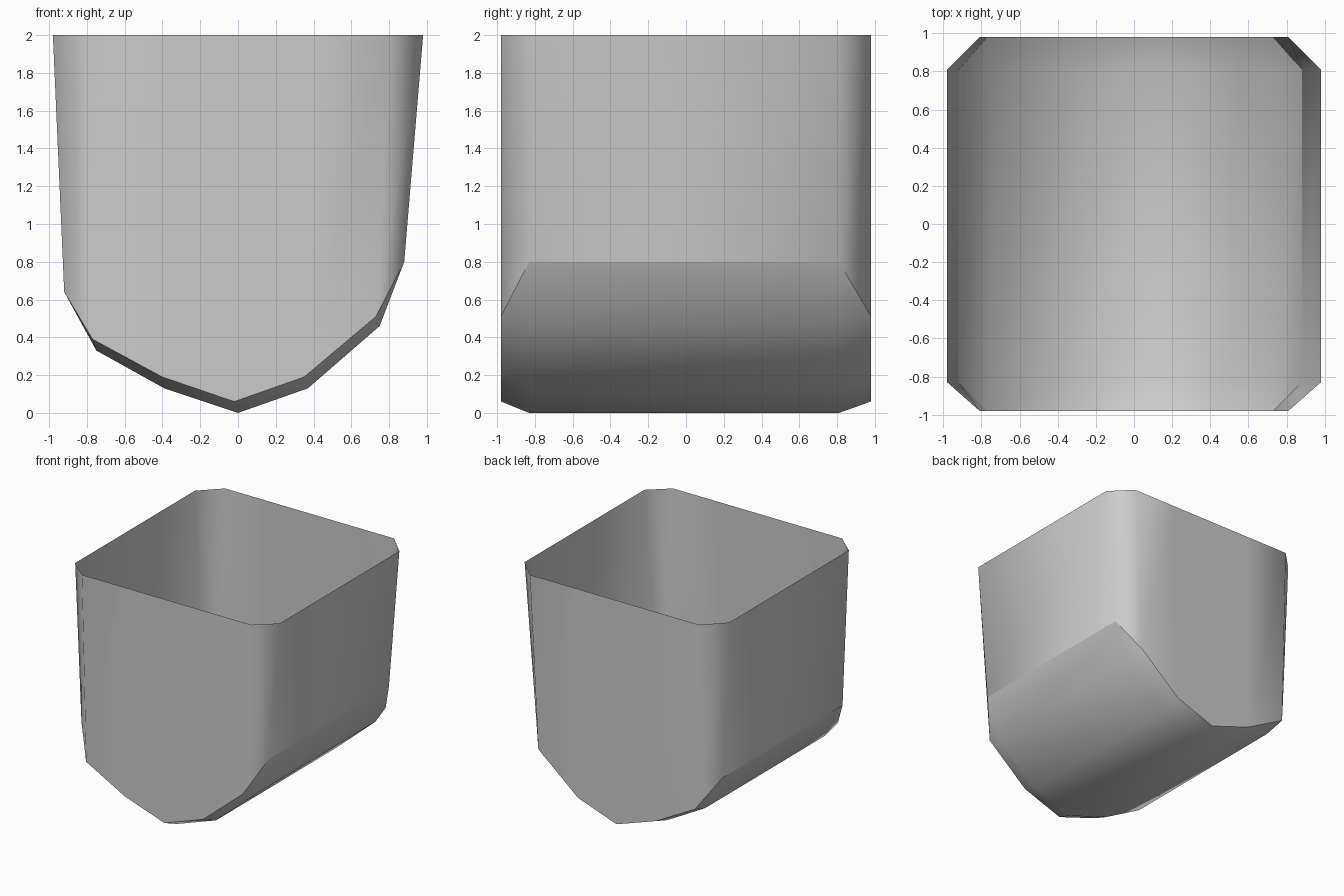
import bpy
import bmesh

cube = bpy.data.objects.get("Cube")
if cube:
    bpy.data.objects.remove(cube, do_unlink=True)

grey = bpy.data.materials.new("plain_grey")
grey.use_nodes = True
grey.diffuse_color = (0.6, 0.6, 0.6, 1)
grey.node_tree.nodes["Principled BSDF"].inputs["Base Color"].default_value = (0.6, 0.6, 0.6, 1)

TOP, END = 2.0, 0.98
FRONT, BACK = -0.83, 0.81      # where the side walls stop and the corners begin

# Keel section along the length, and the smaller one at the end walls (x, z)
keel = [(-0.92, 0.64), (-0.75, 0.33), (-0.39, 0.13), (0, 0),
        (0.37, 0.13), (0.75, 0.46), (0.88, 0.8)]
end_keel = [(-0.77, 0.39), (-0.4, 0.19), (-0.02, 0.06), (0.35, 0.19), (0.73, 0.51)]
end_rim = [-0.81, -0.4, 0, 0.38, 0.81]


def row(bm, section, y):
    return [bm.verts.new((x, y, z)) for x, z in section]


def finish(bm, name):
    mesh = bpy.data.meshes.new(name)
    bm.to_mesh(mesh)
    bm.free()
    mesh.materials.append(grey)
    mesh.shade_smooth()
    obj = bpy.data.objects.new(name, mesh)
    bpy.context.collection.objects.link(obj)


# Keeled floor: long strips, with bevelled strips and corner triangles at each end
bm = bmesh.new()
front, back = row(bm, keel, FRONT), row(bm, keel, BACK)
for i in range(len(keel) - 1):
    bm.faces.new((front[i], back[i], back[i + 1], front[i + 1]))
for inner, y, flip in ((front, -END, False), (back, END, True)):
    outer = row(bm, end_keel, y)
    faces = [(outer[i], inner[i + 1], inner[i + 2], outer[i + 1]) for i in range(4)]
    faces += [(inner[0], inner[1], outer[0]), (outer[-1], inner[-2], inner[-1])]
    for f in faces:
        bm.faces.new(f[::-1] if flip else f)
finish(bm, "keeled_floor")

# Walls: one ring around the rim joined to one ring around the floor's outline
lower = [(x, -END, z) for x, z in end_keel]
lower += [(*keel[-1], FRONT), (*keel[-1], BACK)]
lower[5:] = [(x, y, z) for x, z, y in lower[5:]]
lower += [(x, END, z) for x, z in reversed(end_keel)]
lower += [(keel[0][0], y, keel[0][1]) for y in (BACK, FRONT)]
upper = [(x, -END, TOP) for x in end_rim]
upper += [(END, y, TOP) for y in (FRONT, BACK)]
upper += [(x, END, TOP) for x in reversed(end_rim)]
upper += [(-END, y, TOP) for y in (BACK, FRONT)]

bm = bmesh.new()
low = [bm.verts.new(p) for p in lower]
rim = [bm.verts.new(p) for p in upper]
for i in range(len(low)):
    j = (i + 1) % len(low)
    bm.faces.new((low[i], low[j], rim[j], rim[i]))
finish(bm, "open_walls")
